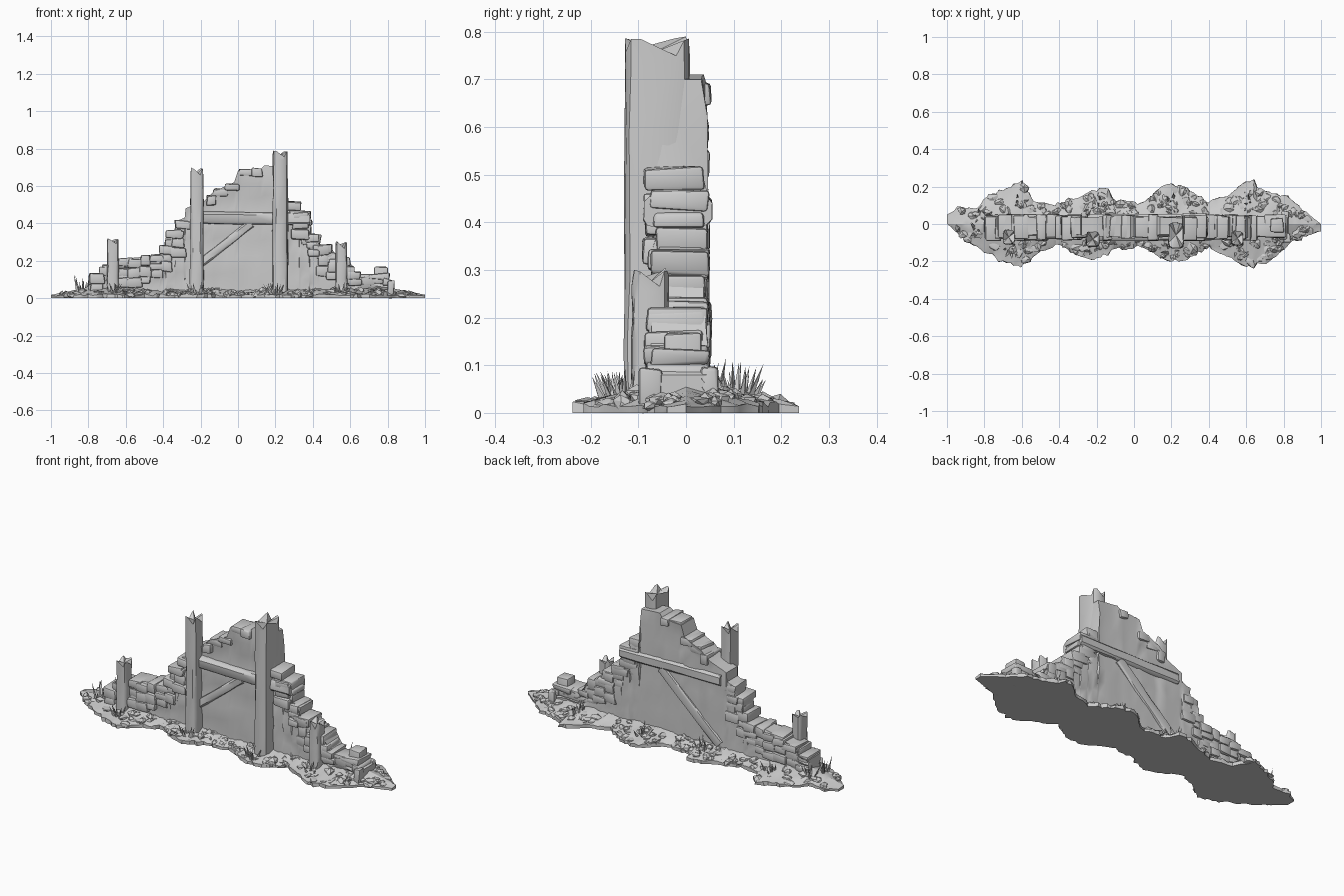
import bpy, bmesh, math, random
from mathutils import Vector, Matrix

if "Cube" in bpy.data.objects:
    bpy.data.objects.remove(bpy.data.objects["Cube"])
random.seed(4)
R = random.uniform


def finish(name, bm, angle=35):
    bmesh.ops.recalc_face_normals(bm, faces=bm.faces[:])
    me = bpy.data.meshes.new(name)
    bm.to_mesh(me)
    bm.free()
    ob = bpy.data.objects.new(name, me)
    bpy.context.collection.objects.link(ob)
    bpy.ops.object.select_all(action='DESELECT')
    ob.select_set(True)
    bpy.context.view_layer.objects.active = ob
    bpy.ops.object.shade_smooth_by_angle(angle=math.radians(angle))
    return ob


def interp(pts, x):
    for (a, za), (b, zb) in zip(pts, pts[1:]):
        if a <= x <= b:
            return za + (zb - za) * (x - a) / max(b - a, 1e-6)
    return pts[-1][1]


def loft(bm, rings):
    # Bridge successive vertex loops into a skin
    for a, b in zip(rings, rings[1:]):
        n = len(a)
        for i in range(n):
            bm.faces.new((a[i], a[(i + 1) % n], b[(i + 1) % n], b[i]))


def rounded_ring(w, d, n=12, p=0.45):
    # Superellipse section: squared timber with worn corners
    out = []
    for i in range(n):
        a = 2 * math.pi * (i + 0.5) / n
        c, s = math.cos(a), math.sin(a)
        out.append((math.copysign(abs(c) ** p, c) * w / 2, math.copysign(abs(s) ** p, s) * d / 2))
    return out


def brick(bm, x0, x1, y0, y1, z0, z1, j=0.006, bevel=0.008):
    # Worn block with skewed corners and softened edges
    m = Matrix.Translation(((x0 + x1) / 2, (y0 + y1) / 2, (z0 + z1) / 2)) @ Matrix.Diagonal((x1 - x0, y1 - y0, z1 - z0, 1))
    vs = bmesh.ops.create_cube(bm, size=1, matrix=m)['verts']
    for v in vs:
        v.co += Vector((R(-j, j), R(-j, j) * 0.6, R(-j, j)))
    es = list({e for v in vs for e in v.link_edges})
    bmesh.ops.bevel(bm, geom=es, offset=bevel, segments=2, profile=0.5, affect='EDGES', clamp_overlap=True)


# Ruined wall silhouette (x, top height)
top = [(-0.80, 0.12), (-0.74, 0.13), (-0.73, 0.17), (-0.64, 0.19), (-0.58, 0.20), (-0.57, 0.215), (-0.42, 0.23),
       (-0.415, 0.27), (-0.39, 0.28), (-0.385, 0.34), (-0.34, 0.35), (-0.335, 0.41), (-0.285, 0.43), (-0.28, 0.48),
       (-0.18, 0.52), (-0.13, 0.57), (-0.02, 0.62), (0.0, 0.68), (0.12, 0.69), (0.14, 0.71), (0.26, 0.70),
       (0.27, 0.51), (0.325, 0.51), (0.33, 0.47), (0.38, 0.44), (0.385, 0.35), (0.43, 0.33), (0.435, 0.29),
       (0.50, 0.27), (0.52, 0.23), (0.59, 0.21), (0.62, 0.15), (0.66, 0.11), (0.73, 0.12), (0.80, 0.10), (0.83, 0.08)]

# Wall core: plastered panel with uneven faces
xs = sorted({p[0] for p in top} | {round(-0.78 + 0.04 * i, 3) for i in range(41)})
bm = bmesh.new()
rows = 9
rings = []
for x in xs:
    h = interp(top, x)
    front = [bm.verts.new((x, -0.062 + 0.010 * math.sin(9 * x + 2 * k) * (k / rows) + R(-.003, .003), h * k / rows)) for k in range(rows + 1)]
    back = [bm.verts.new((x, 0.038 + 0.008 * math.sin(8 * x + 3 * k) * (k / rows) + R(-.003, .003), h * k / rows)) for k in range(rows, -1, -1)]
    rings.append(front + back)
loft(bm, rings)
bm.faces.new(rings[0])
bm.faces.new(rings[-1])
finish("wall_panel", bm, 40)

# Broken masonry following the wall's stepped edge
bm = bmesh.new()
x = -0.79
while x < 0.80:
    w = R(0.045, 0.085)
    if not (-0.27 < x + w / 2 < -0.17 or 0.14 < x + w / 2 < 0.27):
        h = min(interp(top, x + 0.01), interp(top, x + w - 0.01))
        z1 = h + 0.008
        for k in range(3 if abs(x) > 0.26 else 1):
            t = R(0.035, 0.06)
            if z1 - t > 0.03:
                brick(bm, x + R(-.008, .008), x + w + R(0, .012), R(-0.09, -0.065), R(0.035, 0.053), z1 - t, z1)
            z1 -= t
    x += w * 0.9
# Steep right flank courses, exposed behind the tall post
z = 0.10
while z < 0.50:
    t = R(0.03, 0.05)
    edge = max(p[0] for p in top if p[1] >= z)
    brick(bm, edge - 0.10, edge + R(0.0, 0.015), R(-0.09, -0.06), R(0.035, 0.053), z, z + t)
    z += t
# Left flank courses
for z in (0.09, 0.14, 0.19, 0.24, 0.29, 0.34, 0.39):
    edge = min(p[0] for p in top if p[1] >= z)
    brick(bm, edge - R(0, .015), edge + 0.08, R(-0.088, -0.065), R(0.035, 0.052), z - 0.02, z + 0.025)
brick(bm, -0.54, -0.46, -0.085, -0.03, 0.135, 0.165)
brick(bm, 0.73, 0.80, -0.045, 0.03, 0.02, 0.17)
brick(bm, 0.80, 0.835, -0.10, -0.05, 0.0, 0.095)
brick(bm, 0.79, 0.83, 0.03, 0.07, 0.0, 0.095)
finish("broken_masonry", bm, 40)


def post(name, x, y, w, d, h, ragged):
    # Upright timber with a splintered top
    bm = bmesh.new()
    sec = rounded_ring(w, d)
    rings = []
    for k in range(6):
        s = 1.06 - 0.012 * k
        z = (h - ragged) * k / 5
        rings.append([bm.verts.new((x + a * s + R(-.003, .003), y + b * s + R(-.003, .003), z)) for a, b in sec])
    zs = [h - ragged * (0.15 if i % 3 else 0.75) * R(0.5, 1.1) for i in range(len(sec))]
    zs[4] = h
    tip = [bm.verts.new((v.co.x, v.co.y, zz)) for v, zz in zip(rings[-1], zs)]
    rings.append(tip)
    loft(bm, rings)
    c = bm.verts.new((x, y, h - ragged * 0.6))
    for i in range(len(tip)):
        bm.faces.new((tip[i], tip[(i + 1) % len(tip)], c))
    bm.faces.new(rings[0])
    finish(name, bm)


post("tall_post_right", 0.225, -0.06, 0.08, 0.135, 0.79, 0.05)
post("tall_post_left", -0.22, -0.08, 0.07, 0.08, 0.70, 0.06)
post("short_post_left", -0.67, -0.07, 0.06, 0.075, 0.32, 0.04)
post("short_post_right", 0.553, -0.075, 0.06, 0.075, 0.305, 0.05)


def beam(name, a, b, w, d):
    # Timber laid along a line between two points
    bm = bmesh.new()
    a, b = Vector(a), Vector(b)
    u = (b - a).normalized()
    v = Vector((0, 1, 0)).cross(u)
    rings = []
    for k in range(7):
        p = a.lerp(b, k / 6)
        rings.append([bm.verts.new(p + v * (i + R(-.002, .002)) + Vector((0, j + R(-.002, .002), 0))) for i, j in rounded_ring(w, d)])
    loft(bm, rings)
    bm.faces.new(rings[0])
    bm.faces.new(rings[-1])
    finish(name, bm)


beam("cross_beam", (-0.25, -0.018, 0.43), (0.385, -0.018, 0.423), 0.068, 0.145)
beam("front_brace", (-0.2, -0.058, 0.185), (0.07, -0.058, 0.40), 0.045, 0.04)
beam("back_brace", (-0.24, 0.035, 0.06), (0.13, 0.035, 0.40), 0.055, 0.03)

# Rubble mound outline: extents to the back and to the front
back = [(-1, 0.05), (-0.93, 0.10), (-0.85, 0.08), (-0.78, 0.15), (-0.6, 0.24), (-0.54, 0.13), (-0.43, 0.10), (-0.3, 0.15),
        (-0.16, 0.21), (-0.1, 0.13), (0.05, 0.11), (0.16, 0.22), (0.3, 0.19), (0.4, 0.12), (0.5, 0.15), (0.63, 0.25),
        (0.7, 0.17), (0.82, 0.15), (0.9, 0.08), (1, 0.0)]
front = [(-1, 0.0), (-0.92, 0.07), (-0.82, 0.14), (-0.7, 0.21), (-0.6, 0.24), (-0.5, 0.15), (-0.4, 0.11), (-0.3, 0.18),
         (-0.2, 0.20), (-0.1, 0.14), (0.05, 0.12), (0.16, 0.20), (0.3, 0.19), (0.4, 0.12), (0.55, 0.2), (0.63, 0.245),
         (0.75, 0.18), (0.85, 0.09), (0.95, 0.055), (1, 0.04)]
bm = bmesh.new()
N = 100
fr = [-1, -1, -0.85, -0.6, -0.35, 0, 0.35, 0.6, 0.85, 1, 1]
rings = []
for i in range(N + 1):
    x = -1 + 2 * i / N
    jag = 1 + R(-0.10, 0.04)
    taper = min(1, (1.03 - abs(x)) / 0.25)
    ring = []
    for k, f in enumerate(fr):
        y = f * jag * (interp(back, x) if f > 0 else interp(front, x))
        z = 0.0 if k in (0, len(fr) - 1) else 0.012 + 0.045 * taper * (1 - abs(f)) + R(0, 0.012) * taper
        ring.append(bm.verts.new((x + (R(-.006, .006) if 0 < i < N else 0), y, z)))
    rings.append(ring)
loft(bm, rings)
bm.faces.new(rings[0])
bm.faces.new(rings[-1])
finish("rubble_mound", bm, 30)

# Loose flat stones scattered over the mound
bm = bmesh.new()
for i in range(230):
    x = R(-0.95, 0.95)
    side = 1 if i % 2 else -1
    w = interp(back if side > 0 else front, x)
    f = R(0.3, 0.9)
    s = R(0.018, 0.036)
    z = 0.012 + 0.045 * (1 - f) * min(1, (1.03 - abs(x)) / 0.25)
    m = (Matrix.Translation((x, side * f * w, z)) @ Matrix.Rotation(R(0, 6.28), 4, 'Z')
         @ Matrix.Diagonal((s, s * 0.75, R(0.010, 0.022), 1)))
    for v in bmesh.ops.create_icosphere(bm, subdivisions=1, radius=1, matrix=m)['verts']:
        v.co += Vector((R(-.005, .005), R(-.005, .005), R(-.003, .003)))
        v.co.z = max(v.co.z, 0)
finish("loose_stones", bm, 25)

# Grass tufts around the post feet and at the left end
bm = bmesh.new()
tufts = [(-0.84, -0.04, .13), (-0.82, 0.05, .12), (-0.66, -0.13, .10), (-0.22, -0.14, .10), (0.2, -0.15, .09), (0.55, -0.13, .10),
         (-0.62, 0.11, .10), (-0.18, 0.10, .11), (0.2, 0.11, .10), (0.62, 0.10, .11)]
for x, y, h in tufts:
    for i in range(8):
        a = R(0, 6.28)
        hh = h * R(0.6, 1.0)
        lean = Vector((math.cos(a), math.sin(a), 0)) * R(0.01, 0.04)
        c = Vector((x, y, 0.01)) + lean * 0.6
        base = [bm.verts.new(c + Vector((math.cos(q + a), math.sin(q + a), 0)) * 0.011) for q in (0, 2.1, 4.2)]
        tip = bm.verts.new(c + lean + Vector((0, 0, hh - 0.01)))
        for q in range(3):
            bm.faces.new((base[q], base[(q + 1) % 3], tip))
        bm.faces.new(base)
finish("grass_tufts", bm, 30)
